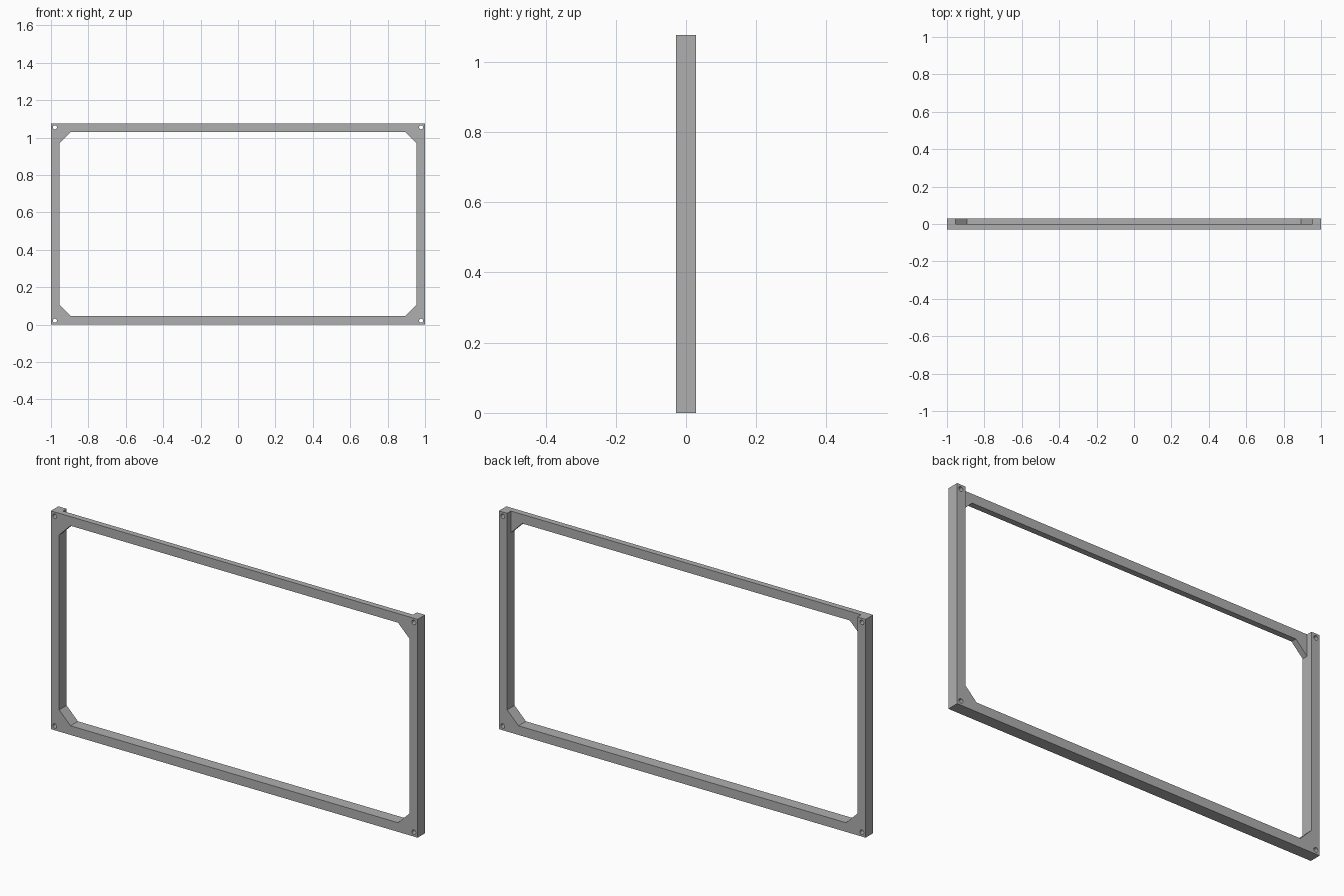
import bpy
import bmesh
from math import radians
from mathutils import Matrix, Vector

cube = bpy.data.objects.get("Cube")
if cube:
    bpy.data.objects.remove(cube, do_unlink=True)

HEIGHT, HALF_DEPTH = 1.076, 0.029
BAR = 0.045        # width of the frame bars
GUSSET = 0.062     # leg of the corner braces
INSET = 0.021      # hole centre from the outer edges

grey = bpy.data.materials.new("mid grey")
grey.use_nodes = True
colour = (0.43, 0.43, 0.43, 1)
grey.diffuse_color = colour
grey.node_tree.nodes["Principled BSDF"].inputs["Base Color"].default_value = colour


def make_object(name, bm):
    bmesh.ops.recalc_face_normals(bm, faces=bm.faces)
    mesh = bpy.data.meshes.new(name)
    bm.to_mesh(mesh)
    bm.free()
    mesh.materials.append(grey)
    obj = bpy.data.objects.new(name, mesh)
    bpy.context.collection.objects.link(obj)
    return obj


def prism(name, profile, y0, y1):
    """Extrude an x-z outline from y0 to y1."""
    bm = bmesh.new()
    face = bm.faces.new([bm.verts.new((x, y0, z)) for x, z in profile])
    side = bmesh.ops.extrude_face_region(bm, geom=[face])["geom"]
    verts = [v for v in side if isinstance(v, bmesh.types.BMVert)]
    bmesh.ops.translate(bm, verts=verts, vec=Vector((0, y1 - y0, 0)))
    return make_object(name, bm)


def rectangle(x0, x1, z0, z1):
    return [(x0, z0), (x1, z0), (x1, z1), (x0, z1)]


def cut(target, cutter):
    cutter.hide_render = True
    mod = target.modifiers.new("cut", 'BOOLEAN')
    mod.operation = 'DIFFERENCE'
    mod.solver = 'EXACT'
    mod.object = cutter
    bpy.context.view_layer.objects.active = target
    bpy.ops.object.modifier_apply(modifier=mod.name)
    bpy.data.objects.remove(cutter, do_unlink=True)


# Outer block of the frame
frame = prism("frame", rectangle(-1, 1, 0, HEIGHT), -HALF_DEPTH, HALF_DEPTH)

# Opening with braced corners
x, lo, hi, g = 1 - BAR, BAR, HEIGHT - BAR, GUSSET
opening = [(-x + g, lo), (x - g, lo), (x, lo + g), (x, hi - g),
           (x - g, hi), (-x + g, hi), (-x, hi - g), (-x, lo + g)]
cut(frame, prism("opening_cutter", opening, -1, 1))

# Top bar and its braces are only half as deep as the posts
cut(frame, prism("top_step_cutter", rectangle(-x, x, hi - 2 * g, HEIGHT + 1), 0, 1))

# Screw hole in each corner
for hx in (INSET - 1, 1 - INSET):
    for hz in (INSET, HEIGHT - INSET):
        bm = bmesh.new()
        place = Matrix.Translation((hx, 0, hz)) @ Matrix.Rotation(radians(90), 4, 'X')
        bmesh.ops.create_cone(bm, cap_ends=True, segments=24, radius1=0.011,
                              radius2=0.011, depth=1, matrix=place)
        cut(frame, make_object("hole_cutter", bm))

# Smooth hole walls, sharp frame edges
bpy.ops.object.select_all(action='DESELECT')
frame.select_set(True)
bpy.context.view_layer.objects.active = frame
bpy.ops.object.shade_smooth_by_angle(angle=radians(30))
